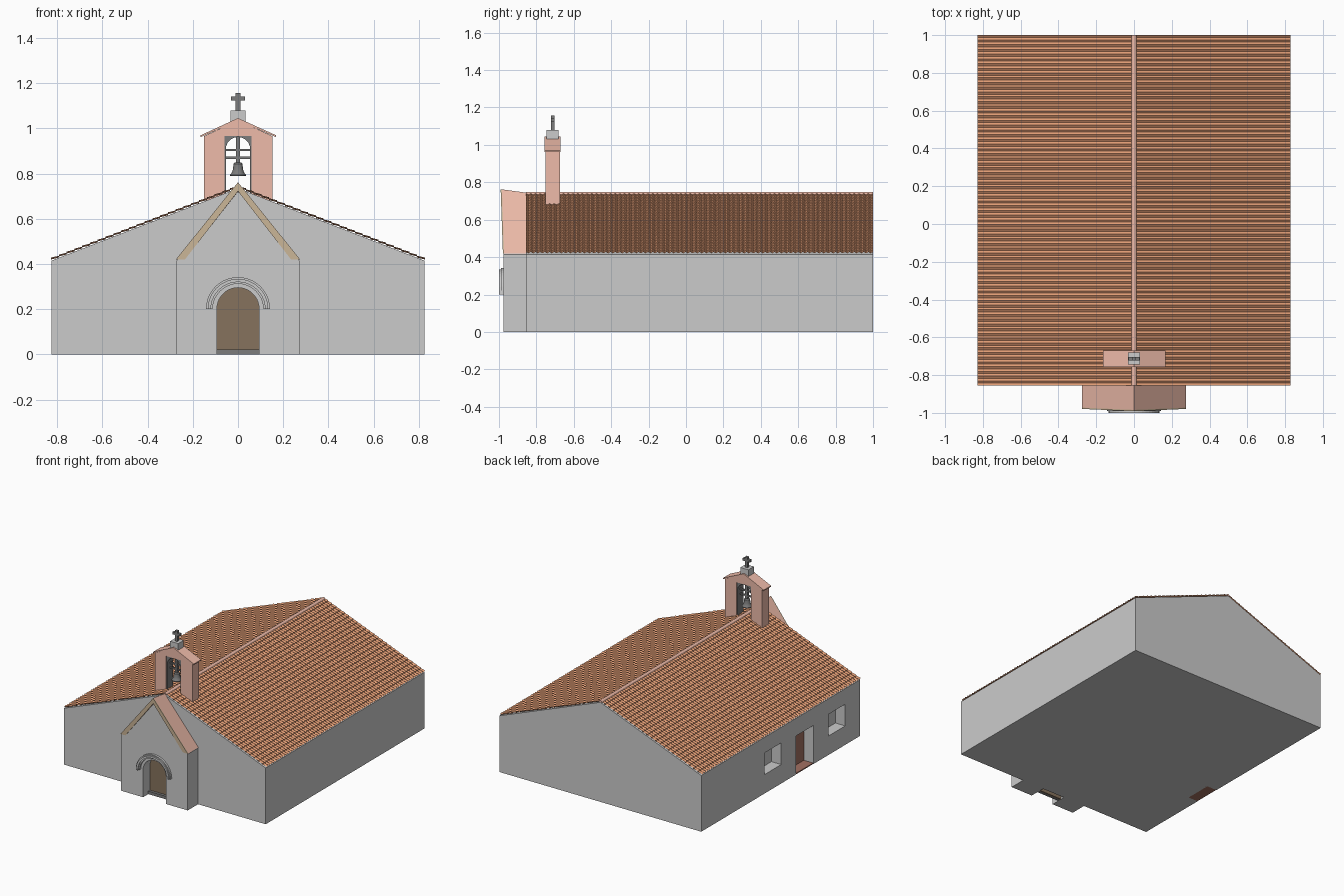
import bpy, bmesh, math

if "Cube" in bpy.data.objects:
    bpy.data.objects.remove(bpy.data.objects["Cube"])

PINK = (0.86, 0.50, 0.40, 1)
TILE = (0.72, 0.32, 0.17, 1)
TAN = (0.62, 0.48, 0.32, 1)
BROWN = (0.24, 0.17, 0.11, 1)
RED_BROWN = (0.36, 0.16, 0.12, 1)
DARK = (0.2, 0.2, 0.2, 1)
mats = {}


def finish(bm, name, col=None):
    bmesh.ops.recalc_face_normals(bm, faces=bm.faces)
    me = bpy.data.meshes.new(name)
    bm.to_mesh(me)
    bm.free()
    ob = bpy.data.objects.new(name, me)
    bpy.context.collection.objects.link(ob)
    if col:
        if col not in mats:
            mats[col] = bpy.data.materials.new("colour_%d" % len(mats))
            mats[col].diffuse_color = col
        me.materials.append(mats[col])
    return ob


def prism(name, pts, y0, y1, col=None):
    """Extrude an x-z outline from y0 to y1."""
    bm = bmesh.new()
    f = bm.faces.new([bm.verts.new((x, y0, z)) for x, z in pts])
    r = bmesh.ops.extrude_face_region(bm, geom=[f])
    for v in r["geom"]:
        if isinstance(v, bmesh.types.BMVert):
            v.co.y = y1
    return finish(bm, name, col)


def box(name, x0, x1, y0, y1, z0, z1, col=None):
    return prism(name, [(x0, z0), (x1, z0), (x1, z1), (x0, z1)], y0, y1, col)


def arc(r, zc, n=20):
    """Half circle from left to right."""
    return [(-r * math.cos(math.pi * i / n), zc + r * math.sin(math.pi * i / n))
            for i in range(n + 1)]


def ring(name, r0, r1, zc, y0, y1, col=None):
    return prism(name, arc(r1, zc) + arc(r0, zc)[::-1], y0, y1, col)


# main hall with recessed openings in the left wall
hall = prism("hall_walls", [(-.825, 0), (.825, 0), (.825, .415), (0, .735), (-.825, .415)], -.855, 1)
openings = [("window_a", .067, .265, .14, .30), ("window_b", -.68, -.482, .14, .30),
            ("side_door", -.307, -.108, -.02, .285)]
for name, y0, y1, z0, z1 in openings:
    cut = box(name + "_cutter", -.9, -.745, y0, y1, z0, z1)
    cut.hide_render = True
    cut.hide_viewport = True
    m = hall.modifiers.new(name, "BOOLEAN")
    m.operation, m.object, m.solver = "DIFFERENCE", cut, "EXACT"
box("side_door_leaf", -.748, -.74, -.307, -.108, 0, .285, RED_BROWN)
box("side_door_sill", -.823, -.745, -.307, -.108, 0, .008, RED_BROWN)

# main roof: corrugated tile courses on both slopes
COURSES, WAVES, STEPS = 24, 74, 4
for side, label in ((-1, "left"), (1, "right")):
    bm = bmesh.new()
    rows = []
    for c in range(COURSES):
        for t, lift in ((c, .0), (c + 1, .005)):
            u = t / COURSES
            row = []
            for i in range(WAVES * STEPS + 1):
                y = -.855 + 1.855 * i / (WAVES * STEPS)
                h = .003 + lift + .004 * math.cos(2 * math.pi * i / STEPS)
                row.append(bm.verts.new((side * .828 * u, y, .737 - .321 * u + h)))
            rows.append(row)
    for a, b in zip(rows, rows[1:]):
        for i in range(len(a) - 1):
            bm.faces.new((a[i], a[i + 1], b[i + 1], b[i]))
    finish(bm, "roof_tiles_" + label, TILE)
prism("ridge_cap", [(x, z) for x, z in arc(.014, .735, 8)], -.855, 1, PINK)

# porch walls with an arched doorway
R, SPRING = .093, .202
prism("porch_walls", [(-.272, 0), (-R, 0)] + arc(R, SPRING) +
      [(R, 0), (.272, 0), (.272, .415), (0, .74), (-.272, .415)], -.975, -.85)
prism("front_door", [(-R, 0)] + arc(R, SPRING) + [(R, 0)], -.895, -.885, BROWN)
box("door_threshold", -R, R, -.915, -.895, 0, .022, DARK)

# porch roof and fascia, leaning forward at the peak
chevron = [(-.275, .42), (-.235, .42), (0, .722), (.235, .42), (.275, .42), (0, .762)]
for name, y0, y1, col in (("porch_roof", -.972, -.85, PINK), ("porch_fascia", -.979, -.972, TAN)):
    ob = prism(name, chevron, y0, y1, col)
    for v in ob.data.vertices:
        k = (v.co.z - .42) / .342
        if v.co.y < -.9:
            v.co.y -= .012 * k
        else:
            v.co.z -= .018 * k

# stepped moulding over the doorway
ring("door_moulding_base", .112, .142, .2, -.990, -.97)
ring("door_moulding_rib", .12, .134, .2, -1.0, -.985)

# bell gable
prism("bell_gable", [(-.15, .68), (-.06, .68), (-.06, .966), (.06, .966), (.06, .68),
                     (.153, .68), (.153, .966), (0, 1.036), (-.15, .966)], -.752, -.675, PINK)
prism("bell_gable_cap", [(-.165, .962), (0, 1.034), (.168, .962), (.168, .97), (0, 1.046), (-.165, .97)],
      -.756, -.671, PINK)
prism("bell_opening_lining", [(-.061, .7), (-.054, .7)] + arc(.054, .908, 12) +
      [(.054, .7), (.061, .7), (.061, .967), (-.061, .967)], -.748, -.679, DARK)

# bell hung from its yoke
BY = -.713
box("bell_hanger", -.009, .009, BY - .009, BY + .009, .845, .965, DARK)
for i, z in enumerate((.905, .87)):
    box("bell_bar_%d" % i, -.058, .058, BY - .006, BY + .006, z - .005, z + .005, DARK)
bm = bmesh.new()
profile = [(0, .85), (.014, .85), (.02, .843), (.022, .82), (.027, .805), (.035, .795),
           (.035, .79), (.028, .79), (.018, .82), (0, .838)]
vs = [bm.verts.new((r, 0, z)) for r, z in profile]
es = [bm.edges.new(p) for p in zip(vs, vs[1:])]
bmesh.ops.spin(bm, geom=vs + es, cent=(0, 0, 0), axis=(0, 0, 1), angle=2 * math.pi, steps=20)
bmesh.ops.remove_doubles(bm, verts=bm.verts, dist=1e-5)
bell = finish(bm, "bell", DARK)
bell.location.y = BY
bpy.context.view_layer.objects.active = bell
bell.select_set(True)
bpy.ops.object.shade_smooth_by_angle()

# pedestal and cross
box("cross_pedestal", -.033, .033, BY - .032, BY + .032, 1.03, 1.08)
box("cross_upright", -.01, .01, BY - .01, BY + .01, 1.08, 1.157, DARK)
box("cross_arm", -.03, .03, BY - .009, BY + .009, 1.124, 1.142, DARK)

for m in bpy.data.materials:
    if m.users and not m.is_grease_pencil:
        m.use_nodes = True
        m.node_tree.nodes["Principled BSDF"].inputs["Base Color"].default_value = m.diffuse_color
